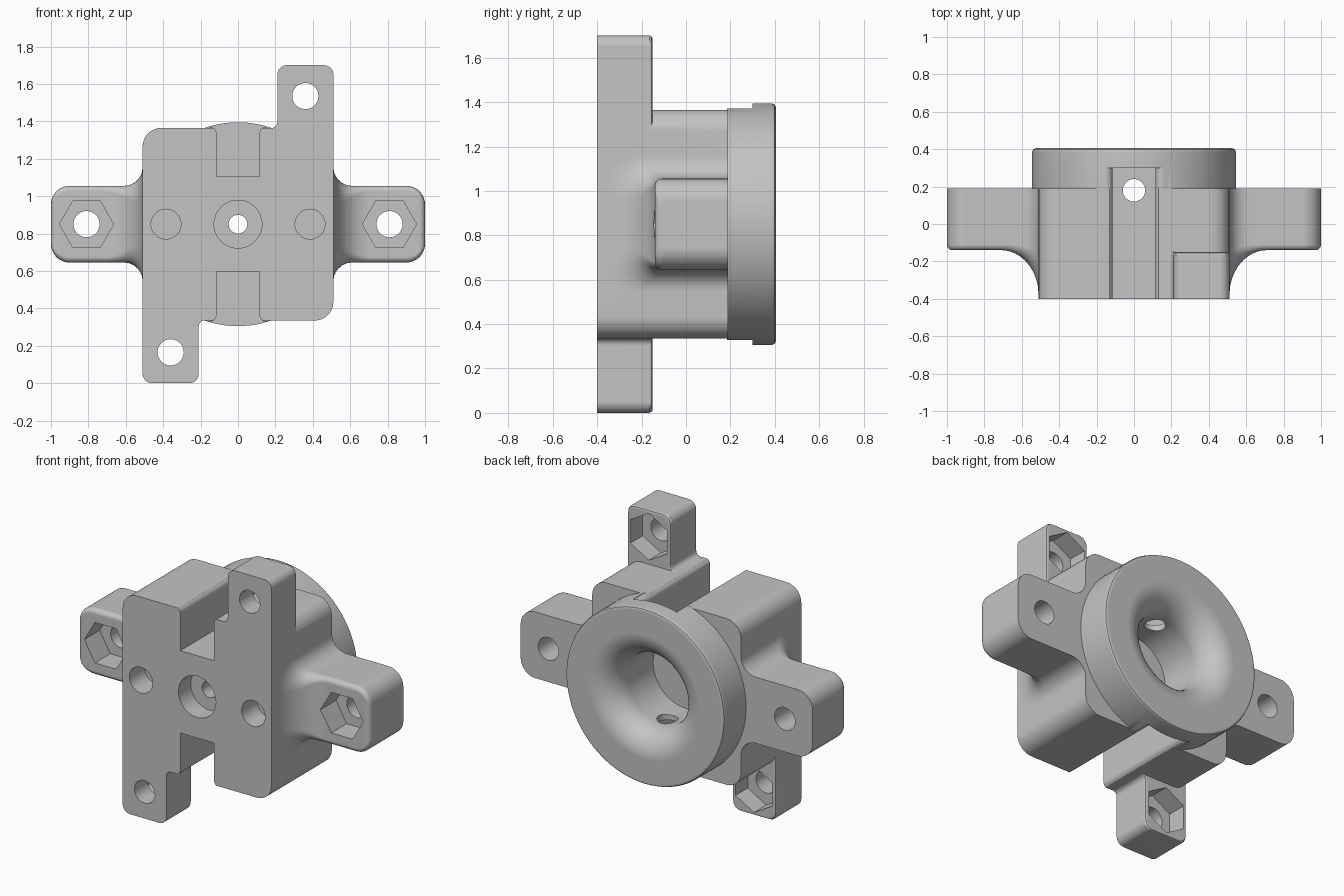
import bpy, bmesh
from math import sin, cos, tan, pi, sqrt
from mathutils import Vector

ZC = 0.85      # height of the main axis
FRONT, BACK = -0.4, 0.19

old = bpy.data.objects.get("Cube")
if old:
    bpy.data.objects.remove(old, do_unlink=True)

gray = bpy.data.materials.new("plain_gray")
gray.use_nodes = True
gray.diffuse_color = (0.55, 0.55, 0.55, 1)
gray.node_tree.nodes["Principled BSDF"].inputs["Base Color"].default_value = gray.diffuse_color


def loft(name, rings):
    """Closed solid through equal-length rings, z measured from the main axis."""
    bm = bmesh.new()
    loops = [[bm.verts.new((x, y, z + ZC)) for x, y, z in ring] for ring in rings]
    for a, b in zip(loops, loops[1:]):
        for i in range(len(a)):
            j = (i + 1) % len(a)
            bm.faces.new((a[i], a[j], b[j], b[i]))
    bm.faces.new(loops[0])
    bm.faces.new(loops[-1])
    bmesh.ops.recalc_face_normals(bm, faces=bm.faces)
    mesh = bpy.data.meshes.new(name)
    bm.to_mesh(mesh)
    bm.free()
    mesh.materials.append(gray)
    ob = bpy.data.objects.new(name, mesh)
    bpy.context.collection.objects.link(ob)
    return ob


def rounded(corners, steps=8):
    """Polygon of (x, z, radius) corners with arcs at the corners."""
    out = []
    for i, (x, z, r) in enumerate(corners):
        p = Vector((x, z))
        if r == 0:
            out.append(p)
            continue
        a = (Vector(corners[i - 1][:2]) - p).normalized()
        b = (Vector(corners[(i + 1) % len(corners)][:2]) - p).normalized()
        half = a.angle(b) / 2
        mid = (a + b).normalized()
        side = (a - b).normalized()
        c = p + mid * r / sin(half)
        sweep = pi / 2 - half
        for k in range(steps + 1):
            t = sweep * (1 - 2 * k / steps)
            out.append(c + (side * sin(t) - mid * cos(t)) * r)
    return out


def at_y(points, y, s=1):
    return [(p[0] * s, y, p[1] * s) for p in points]


def turned(name, profile, x=0, z=0, n=64, phase=0):
    """Solid of revolution about y from (radius, y) points."""
    angles = [phase + 2 * pi * k / n for k in range(n)]
    return loft(name, [[(x + r * cos(a), y, z + r * sin(a)) for a in angles]
                       for r, y in profile])


def combine(target, tool, operation):
    mod = target.modifiers.new(tool.name, 'BOOLEAN')
    mod.operation, mod.solver, mod.object = operation, 'EXACT', tool
    bpy.context.view_layer.objects.active = target
    bpy.ops.object.modifier_apply(modifier=mod.name)
    bpy.data.objects.remove(tool, do_unlink=True)


# Block with rounded long edges
block = rounded([(-.51, -.515, .1), (.51, -.515, .1), (.51, .515, .1), (-.51, .515, .1)])
housing = loft("mount_housing", [at_y(block, FRONT), at_y(block, BACK)])


# Diagonal screw tabs
def tab_profile(d):
    return rounded([(.51 - d, .25, 0), (.51 - d, .85 - d, .05), (.21 + d, .85 - d, .05),
                    (.21 + d, .515, .03), (.16, .515, 0), (.16, .25, 0)])


def tab(s):
    steps = [(FRONT, 0), (-.165, 0), (-.155, .005), (-.15, .015)]
    return loft("screw_tab", [at_y(tab_profile(d), y, s) for y, d in steps])


# Side ears that flare into the block
def ear_section(x, s, at=None):
    h, y, r = .205, -.14, .03
    if x < .71:
        u = min((.71 - x) / .2, 1)
        y = -.38 + .24 * sqrt(1 - u * u)
        r += .12 * u * u
    if x < .61:
        u = min((.61 - x) / .1, 1)
        h += .1 * (1 - sqrt(1 - u * u))
    if x > .9:
        h = .105 + sqrt(max(0, .01 - (x - .9) ** 2))
    if x > .97:
        y = -.11 - sqrt(max(0, .0009 - (x - .97) ** 2))
    pts = rounded([(BACK, -h, 0), (y, -h, r), (y, h, r), (BACK, h, 0)])
    return [((at or x) * s, p[0], p[1]) for p in pts]


def ear(s):
    ts = [pi / 2 * k / 12 for k in range(13)]
    xs = [.708 - .2 * sin(t) for t in reversed(ts)] + [.9 + .1 * sin(t) for t in ts]
    return loft("side_ear", [ear_section(xs[0], s, .45)] + [ear_section(x, s) for x in xs])


for s in (1, -1):
    combine(housing, tab(s), 'UNION')
    combine(housing, ear(s), 'UNION')

# Round collar on the back
collar = turned("round_collar", [(.545, .185), (.545, .385), (.539, .399), (.525, .405)], n=96)
combine(housing, collar, 'UNION')

# Flared bore, opening to the back
lip = [(.385 - .16 * cos(t), .245 + .16 * sin(t)) for t in [pi / 2 * k / 12 for k in range(13)]]
cutters = [
    turned("bore", [(.225, 0)] + lip + [(.385, .5)]),
    turned("front_recess", [(.128, -.5), (.128, -.28)]),
    turned("centre_hole", [(.05, -.35), (.05, .1)], n=32),
]

# Cable slots above and below, with rounded outer edges
slot = rounded([(-.115, .255, 0), (.115, .255, 0), (.115, .52, .035), (.155, .52, 0),
                (.155, .7, 0), (-.155, .7, 0), (-.155, .52, 0), (-.115, .52, .035)])
for s in (1, -1):
    cutters += [
        loft("cable_slot", [at_y(slot, -.5, s), at_y(slot, .3, s)]),
        turned("blind_hole", [(.08, -.5), (.08, -.25)], x=.385 * s, n=40),
        # Ear holes with nut pockets at the front
        turned("ear_hole", [(.07, -.5), (.07, .3)], x=.81 * s, n=40),
        turned("ear_nut_pocket", [(.145, -.5), (.145, .01)], x=.81 * s, n=6),
        # Tab holes with nut pockets at the back
        turned("tab_hole", [(.07, -.5), (.07, -.1)], x=.36 * s, z=.685 * s, n=40),
        turned("tab_nut_pocket", [(.145, -.27), (.145, -.1)], x=.36 * s, z=.685 * s,
               n=6, phase=pi / 2),
    ]

# Cross hole joining both slots with the bore
circle = [(.06 * cos(2 * pi * k / 40), .18 + .06 * sin(2 * pi * k / 40)) for k in range(40)]
cutters.append(loft("cross_hole", [[(x, y, z) for x, y in circle] for z in (-.4, .4)]))

for cutter in cutters:
    combine(housing, cutter, 'DIFFERENCE')

# Smooth curves with crisp edges
for ob in bpy.context.selected_objects:
    ob.select_set(False)
housing.select_set(True)
bpy.context.view_layer.objects.active = housing
bpy.ops.object.shade_smooth_by_angle(angle=pi / 6)
normals = housing.modifiers.new("even_normals", 'WEIGHTED_NORMAL')
normals.keep_sharp = True
